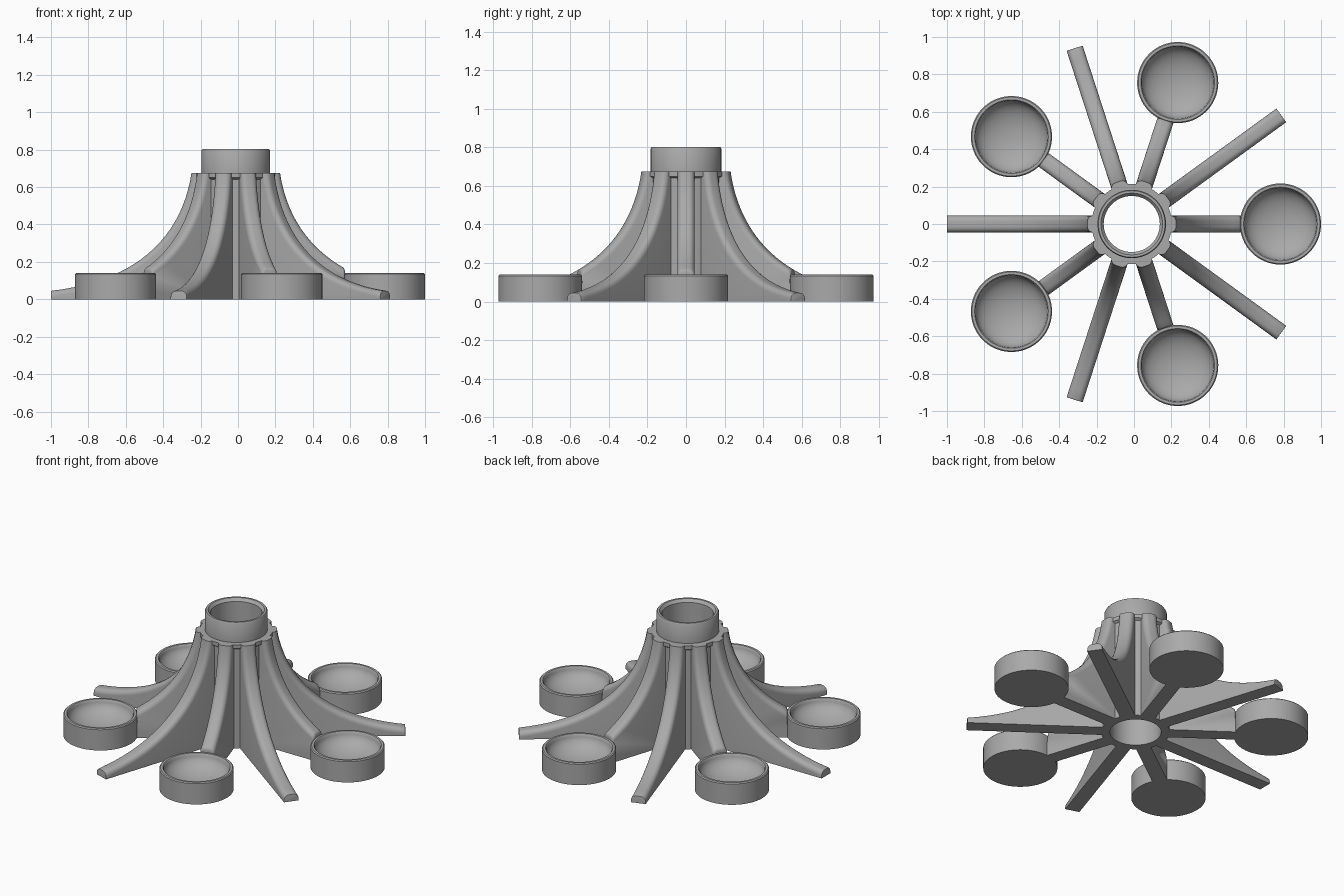
import bpy, bmesh, math
from mathutils import Vector, Matrix
from mathutils.geometry import interpolate_bezier

cube = bpy.data.objects.get("Cube")
if cube:
    bpy.data.objects.remove(cube, do_unlink=True)

AXIS_X = -0.012      # the hub sits slightly off the overall centre
FIN_WIDTH = 0.09
BOWL_DISTANCE = 0.795

grey = bpy.data.materials.new("plain grey")
grey.use_nodes = True
color = (0.4, 0.4, 0.4, 1)
grey.diffuse_color = color
grey.node_tree.nodes["Principled BSDF"].inputs["Base Color"].default_value = color


def finish(name, bm, angle, distance=0.0):
    """Turn a bmesh into a smooth-shaded object placed around the hub axis."""
    bmesh.ops.recalc_face_normals(bm, faces=bm.faces)
    mesh = bpy.data.meshes.new(name)
    bm.to_mesh(mesh)
    bm.free()
    mesh.materials.append(grey)
    obj = bpy.data.objects.new(name, mesh)
    bpy.context.collection.objects.link(obj)
    obj.location = (AXIS_X + distance * math.cos(angle), distance * math.sin(angle), 0)
    obj.rotation_euler.z = angle
    bpy.ops.object.select_all(action="DESELECT")
    obj.select_set(True)
    bpy.context.view_layer.objects.active = obj
    bpy.ops.object.shade_smooth_by_angle(angle=math.radians(35))
    return obj


def lathe(name, profile, closed, angle=0.0, distance=0.0):
    """Spin an (r, z) profile around z."""
    bm = bmesh.new()
    verts = [bm.verts.new((r, 0, z)) for r, z in profile]
    edges = [bm.edges.new(pair) for pair in zip(verts, verts[1:])]
    if closed:
        edges.append(bm.edges.new((verts[-1], verts[0])))
    bmesh.ops.spin(bm, geom=verts + edges, cent=(0, 0, 0), axis=(0, 0, 1),
                   angle=math.tau, steps=64)
    bmesh.ops.remove_doubles(bm, verts=bm.verts, dist=0.0001)
    return finish(name, bm, angle, distance)


def fin(name, angle, reach):
    """Upright blade with a concave, rounded upper edge."""
    curve = interpolate_bezier(Vector((0.237, 0, 0.675)), Vector((0.27, 0, 0.45)),
                               Vector((0.415, 0, 0.11)), Vector((0.988, 0, 0.045)), 28)
    curve = [p for p in curve if p.x <= reach]
    end = curve[-1].x
    outline = [Vector((0.17, 0, 0.675))] + curve + [Vector((end, 0, 0)), Vector((0.17, 0, 0))]
    bm = bmesh.new()
    face = bm.faces.new([bm.verts.new(p - Vector((0, FIN_WIDTH / 2, 0))) for p in outline])
    grown = bmesh.ops.extrude_face_region(bm, geom=[face])
    moved = [v for v in grown["geom"] if isinstance(v, bmesh.types.BMVert)]
    bmesh.ops.translate(bm, verts=moved, vec=(0, FIN_WIDTH, 0))
    bmesh.ops.recalc_face_normals(bm, faces=bm.faces)

    # round the two long upper edges, and the corner at the tip
    def on_curve(v):
        return v.co.x > 0.2 and v.co.z > 0.01
    rounded = [e for e in bm.edges if all(on_curve(v) for v in e.verts)
               and abs(e.verts[0].co.y - e.verts[1].co.y) < 0.001]
    bmesh.ops.bevel(bm, geom=rounded, offset=0.03, segments=5, profile=0.5,
                    affect="EDGES", clamp_overlap=True)
    tip = [e for e in bm.edges if all(v.co.x > end - 0.001 for v in e.verts)
           and all(v.co.z > 0.01 for v in e.verts)
           and abs(e.verts[0].co.z - e.verts[1].co.z) < 0.02]
    bmesh.ops.bevel(bm, geom=tip, offset=0.012, segments=3, profile=0.5,
                    affect="EDGES", clamp_overlap=True)
    return finish(name, bm, angle)


# Hollow hub with a stepped collar at the top
lathe("hub_tube", [(0.15, 0), (0.2, 0), (0.2, 0.64), (0.215, 0.65), (0.215, 0.675),
                   (0.183, 0.675), (0.183, 0.795), (0.178, 0.803),
                   (0.165, 0.803), (0.15, 0.785)], True)

# Solid cup with a round hollow
hollow = [(0.192 * math.cos(a), 0.134 - 0.1 * math.sin(a))
          for a in (math.pi / 2 * i / 12 for i in range(13))]
cup = [(0, 0), (0.217, 0), (0.217, 0.134), (0.211, 0.14), (0.197, 0.14)] + hollow

# Five cup arms alternate with five long legs
for i in range(5):
    cup_angle = math.tau * i / 5
    lathe(f"cup_{i + 1}", cup, False, cup_angle, BOWL_DISTANCE)
    fin(f"cup_arm_{i + 1}", cup_angle, 0.6)
    fin(f"long_leg_{i + 1}", cup_angle + math.pi / 5, 1.0)
